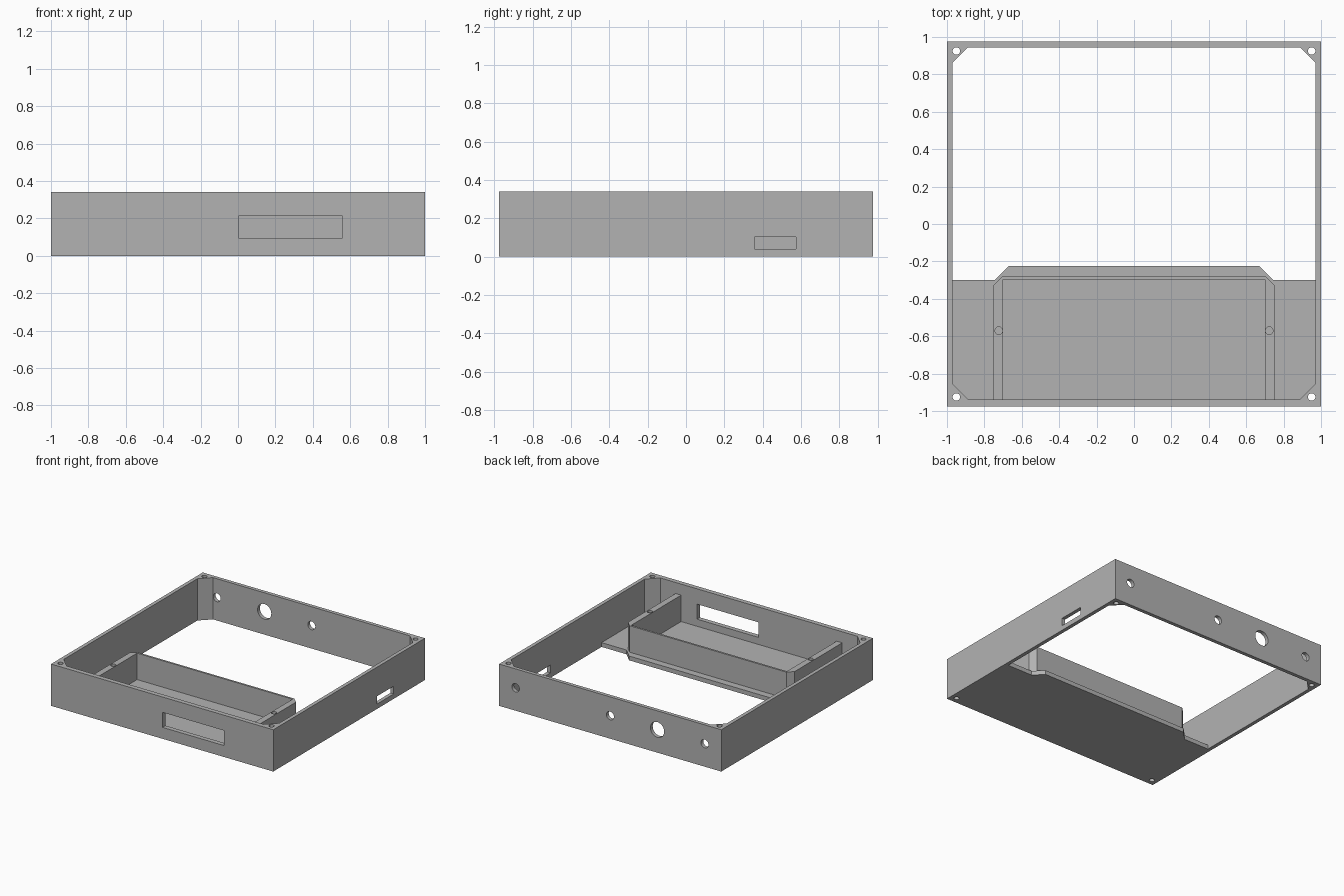
import bpy, bmesh, math

old = bpy.data.objects.get("Cube")
if old:
    bpy.data.objects.remove(old, do_unlink=True)

grey = bpy.data.materials.new("plain_grey")
grey.use_nodes = True
COLOUR = (0.45, 0.45, 0.45, 1)
grey.diffuse_color = COLOUR
grey.node_tree.nodes["Principled BSDF"].inputs["Base Color"].default_value = COLOUR

# Main sizes
W, D, H = 1.0, 0.975, 0.34
IN_X, IN_BACK, IN_FRONT = 0.97, 0.945, -0.937
CH = 0.083
FLOOR = 0.035
TRAY_TOP = 0.25


def prism(bm, outline, a, b, axis="z"):
    """Extrude a 2D outline from a to b along an axis."""
    place = {"z": lambda u, v, t: (u, v, t),
             "y": lambda u, v, t: (u, t, v),
             "x": lambda u, v, t: (t, u, v)}[axis]
    low = [bm.verts.new(place(u, v, a)) for u, v in outline]
    high = [bm.verts.new(place(u, v, b)) for u, v in outline]
    faces = [bm.faces.new(low), bm.faces.new(high)]
    for i in range(len(low)):
        j = (i + 1) % len(low)
        faces.append(bm.faces.new((low[i], low[j], high[j], high[i])))
    bmesh.ops.recalc_face_normals(bm, faces=faces)


def rect(u0, u1, v0, v1):
    return [(u0, v0), (u1, v0), (u1, v1), (u0, v1)]


def circle(u, v, r, n=32):
    return [(u + r * math.cos(math.tau * i / n), v + r * math.sin(math.tau * i / n))
            for i in range(n)]


def mirrored(half):
    """Complete a right-hand outline with its left-hand reflection."""
    return half + [(-x, y) for x, y in reversed(half)]


def make(name, solids):
    bm = bmesh.new()
    for solid in solids:
        prism(bm, *solid)
    mesh = bpy.data.meshes.new(name)
    bm.to_mesh(mesh)
    bm.free()
    mesh.materials.append(grey)
    obj = bpy.data.objects.new(name, mesh)
    bpy.context.collection.objects.link(obj)
    return obj


def select(obj):
    bpy.ops.object.select_all(action="DESELECT")
    obj.select_set(True)
    bpy.context.view_layer.objects.active = obj


def cut(obj, solids):
    cutter = make("cutter", solids)
    cutter.hide_render = True
    mod = obj.modifiers.new("cut", "BOOLEAN")
    mod.operation = "DIFFERENCE"
    mod.solver = "EXACT"
    mod.object = cutter
    select(obj)
    bpy.ops.object.modifier_apply(modifier=mod.name)
    bpy.data.objects.remove(cutter, do_unlink=True)


# Outer frame with chamfered inner corners
frame = make("frame", [(rect(-W, W, -D, D), 0, H)])
opening = mirrored([(IN_X - CH, IN_FRONT), (IN_X, IN_FRONT + CH),
                    (IN_X, IN_BACK - CH), (IN_X - CH, IN_BACK)])
cut(frame, [(opening, -0.1, H + 0.1)])

# Corner screw holes, back sockets, front window and side slot
openings = [(circle(sx * 0.95, sy * 0.925, 0.02), -0.1, H + 0.1)
            for sx in (-1, 1) for sy in (-1, 1)]
for x, r in ((-0.851, 0.034), (-0.424, 0.062), (0, 0.034), (0.851, 0.034)):
    openings.append((circle(x, 0.187, r), 0.9, 1.1, "y"))
openings.append((rect(0.005, 0.556, 0.093, 0.215), -1.1, -0.9, "y"))
openings.append((rect(0.357, 0.573, 0.04, 0.103), 0.9, 1.1, "x"))
cut(frame, openings)

# Floor plate with a tongue under the tray
floor = make("floor_plate", [(mirrored([
    (IN_X - CH, IN_FRONT), (IN_X, IN_FRONT + CH), (IN_X, -0.3),
    (0.745, -0.3), (0.67, -0.225)]), 0, FLOOR)])

# U-shaped tray wall with blind screw holes
tray = make("tray_wall", [(mirrored([
    (0.70, -0.298), (0.70, IN_FRONT), (0.75, IN_FRONT),
    (0.75, -0.325), (0.705, -0.282)]), FLOOR, TRAY_TOP)])
cut(tray, [(circle(s * 0.723, -0.57, 0.02), 0.12, 0.3) for s in (-1, 1)])

for part in (frame, floor, tray):
    select(part)
    bpy.ops.object.shade_smooth_by_angle(angle=math.radians(30))
